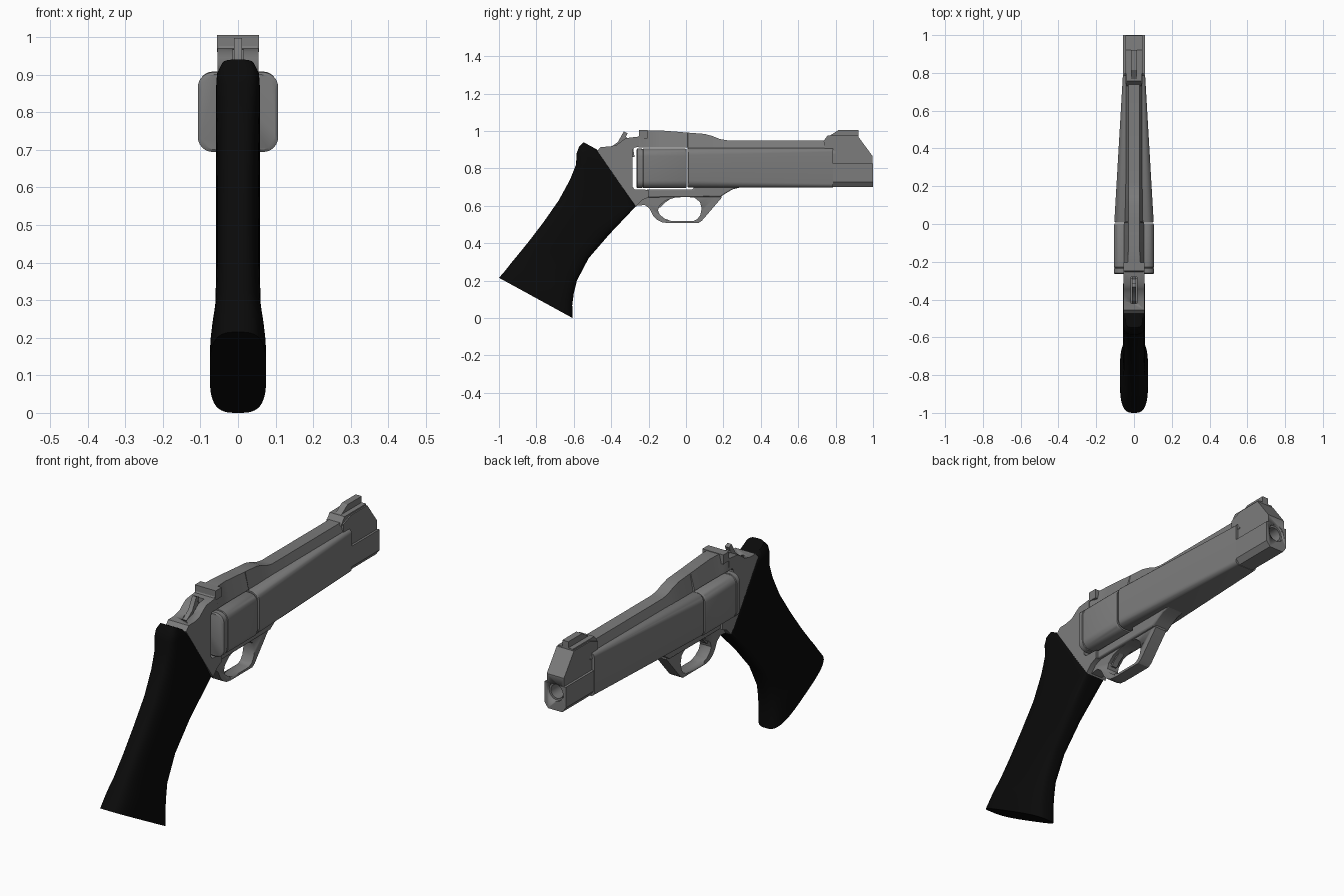
import bpy, bmesh, math
from mathutils import Vector


def material(name, rgb):
    m = bpy.data.materials.new(name)
    m.diffuse_color = (*rgb, 1)
    return m


STEEL = material("steel grey", (0.2, 0.2, 0.2))
BLACK = material("grip black", (0.003, 0.003, 0.003))


def loft(name, rings, mat=STEEL, angle=30):
    """Skin a list of equal-length point rings and cap both ends."""
    bm = bmesh.new()
    vr = [[bm.verts.new(p) for p in r] for r in rings]
    n = len(vr[0])
    for a, b in zip(vr, vr[1:]):
        for i in range(n):
            j = (i + 1) % n
            bm.faces.new((a[i], a[j], b[j], b[i]))
    bm.faces.new(vr[0])
    bm.faces.new(vr[-1])
    bmesh.ops.recalc_face_normals(bm, faces=bm.faces)
    me = bpy.data.meshes.new(name)
    bm.to_mesh(me)
    bm.free()
    me.shade_smooth()
    me.set_sharp_from_angle(angle=math.radians(angle))
    me.materials.append(mat)
    ob = bpy.data.objects.new(name, me)
    bpy.context.collection.objects.link(ob)
    return ob


def plate(name, profile, hw, bevel=0.0):
    """Side profile (y, z) extruded across x."""
    ob = loft(name, [[(x, y, z) for y, z in profile] for x in (-hw, hw)])
    if bevel:
        m = ob.modifiers.new("bevel", "BEVEL")
        m.width = bevel
        m.segments = 2
        m.limit_method = 'ANGLE'
        m.angle_limit = math.radians(60)
    return ob


def rounded(y, hw, z0, z1, r, n=6):
    """Rounded rectangle ring across x and z."""
    pts = []
    for k, (cx, cz) in enumerate([(hw - r, z1 - r), (-hw + r, z1 - r),
                                  (-hw + r, z0 + r), (hw - r, z0 + r)]):
        for i in range(n + 1):
            a = math.pi / 2 * (k + i / n)
            pts.append((cx + r * math.cos(a), y, cz + r * math.sin(a)))
    return pts


def circle(y, r, z, n=32):
    return [(r * math.cos(2 * math.pi * i / n), y, z + r * math.sin(2 * math.pi * i / n))
            for i in range(n)]


def cut(cutter, *targets):
    cutter.hide_render = True
    cutter.hide_viewport = True
    for t in targets:
        m = t.modifiers.new("cut", "BOOLEAN")
        m.operation = 'DIFFERENCE'
        m.solver = 'EXACT'
        m.object = cutter


# Grip: sections given as back point, front point, half width, front squareness
def grip_ring(back, front, hw, nf, n=48):
    b, f = Vector((0, *back)), Vector((0, *front))
    mid, half = (b + f) / 2, (f - b) / 2
    ring = []
    for i in range(n):
        a = 2 * math.pi * (i + 0.5) / n
        c, s = math.cos(a), math.sin(a)
        e = 2 / (nf if c > 0 else 3.2)
        ring.append(mid + half * math.copysign(abs(c) ** e, c)
                    + Vector((hw * math.copysign(abs(s) ** e, s), 0, 0)))
    return ring


sections = [
    ((-1.0, .215), (-.607, 0), .075, 3.2), ((-.965, .255), (-.608, .07), .074, 3.2),
    ((-.94, .288), (-.60, .13), .069, 3.2), ((-.905, .33), (-.583, .2), .061, 3.2),
    ((-.84, .41), (-.52, .32), .058, 3.2), ((-.76, .515), (-.41, .447), .058, 3.5),
    ((-.68, .63), (-.268, .597), .058, 8), ((-.62, .74), (-.335, .698), .058, 12),
    ((-.588, .82), (-.4, .791), .058, 12), ((-.585, .88), (-.448, .86), .058, 10),
    ((-.572, .915), (-.465, .882), .056, 6), ((-.548, .94), (-.475, .9), .044, 4)]
loft("grip", [grip_ring(*s) for s in sections], BLACK, 50)

# Rear frame with hammer slot
rear = plate("rear_frame", [
    (-.475, .893), (-.455, .915), (-.41, .916), (-.37, .926), (-.345, .945), (-.32, .962),
    (-.25, .97), (-.25, .914), (-.275, .912), (-.285, .9), (-.285, .7), (-.275, .688),
    (-.2, .685), (-.2, .645), (-.235, .63), (-.268, .595)], .055)
cut(plate("hammer_slot_cutter", [(-.42, .87), (-.28, .87), (-.28, 1.1), (-.42, 1.1)], .015),
    rear)
plate("hammer", [(-.425, .86), (-.405, .912), (-.365, .94), (-.345, .975), (-.333, .997),
                 (-.312, .988), (-.322, .968), (-.29, .95), (-.275, .86)], .011)

# Lower frame strap and front lug
plate("lower_frame", [(-.21, .688), (.04, .688), (.04, .71), (.32, .71), (.29, .698),
                      (.25, .688), (.21, .665), (.185, .648), (-.21, .645)], .045, .006)

# Trigger guard with finger opening
guard = plate("trigger_guard", [
    (-.265, .6), (-.22, .604), (-.195, .585), (-.175, .545), (-.155, .525), (-.13, .512),
    (-.10, .508), (.067, .508), (.085, .52), (.19, .642), (.19, .67), (-.2, .67),
    (-.25, .63)], .03)
hole = plate("guard_hole_cutter", [
    (-.15, .575), (-.142, .6), (-.11, .628), (-.06, .643), (0, .648), (.045, .643),
    (.075, .62), (.084, .585), (.076, .55), (.06, .528), (.04, .519), (-.08, .519),
    (-.115, .532), (-.14, .552)], .1)
cut(hole, guard)
plate("trigger", [(-.145, .65), (-.07, .65), (-.09, .632), (-.118, .612), (-.138, .59),
                  (-.148, .59)], .014)

# Cylinder with a shallow groove near its rear
loft("cylinder", [rounded(y, hw, .8 - h, .8 + h, .04) for y, hw, h in [
    (-.265, .1, .1), (-.26, .107, .106), (-.236, .107, .106), (-.234, .104, .103),
    (-.23, .104, .103), (-.228, .106, .106), (-.005, .106, .106), (.002, .103, .103)]])

# Tapered barrel shroud
loft("barrel_shroud", [rounded(.008, .1, .7, .906, .035), rounded(.014, .104, .698, .908, .037),
                       rounded(.785, .059, .698, .908, .02)])

# Top rib, tapered toward its upper face
loft("top_rib", [[(hb, y, .912 if y < .01 else .88), (ht, y, z), (-ht, y, z),
                  (-hb, y, .912 if y < .01 else .88)] for y, z, hb, ht in [
    (-.255, .968, .055, .05), (-.235, 1.0, .055, .05), (-.2, 1.003, .053, .033),
    (-.14, 1.003, .052, .03), (-.05, .996, .052, .03), (.008, .991, .052, .03),
    (.012, .991, .052, .03), (.1, .984, .052, .03), (.14, .973, .052, .03),
    (.18, .957, .052, .03), (.22, .95, .052, .03), (.8, .95, .05, .03)]])
plate("rear_sight", [(-.25, .96), (-.25, 1.005), (-.205, 1.005), (-.205, .96)], .056)

# Muzzle: upper core, wider lower block, bore
core = plate("muzzle_core", [(.74, .72), (.998, .72), (.998, .865), (.922, .968), (.8, .968),
                             (.74, .945)], .046)
block = loft("muzzle_block", [[(.057, y, .825), (.057, y, .726), (.038, y, .7), (-.038, y, .7),
                               (-.057, y, .726), (-.057, y, .825)] for y in (.7, 1.0)])
cut(loft("bore_cutter", [circle(.85, .042, .785), circle(1.1, .042, .785)]), core, block)
loft("barrel_liner", [circle(.86, .033, .785), circle(.86, .044, .785), circle(.985, .044, .785),
                      circle(.985, .033, .785), circle(.87, .033, .785)])

# Front sight base and blade
plate("front_sight_base", [(.73, .94), (.757, .975), (.922, .975), (.922, .94)], .04)
plate("front_sight_blade", [(.76, .97), (.785, .985), (.815, 1.005), (.922, 1.005),
                            (.922, .97)], .016)
